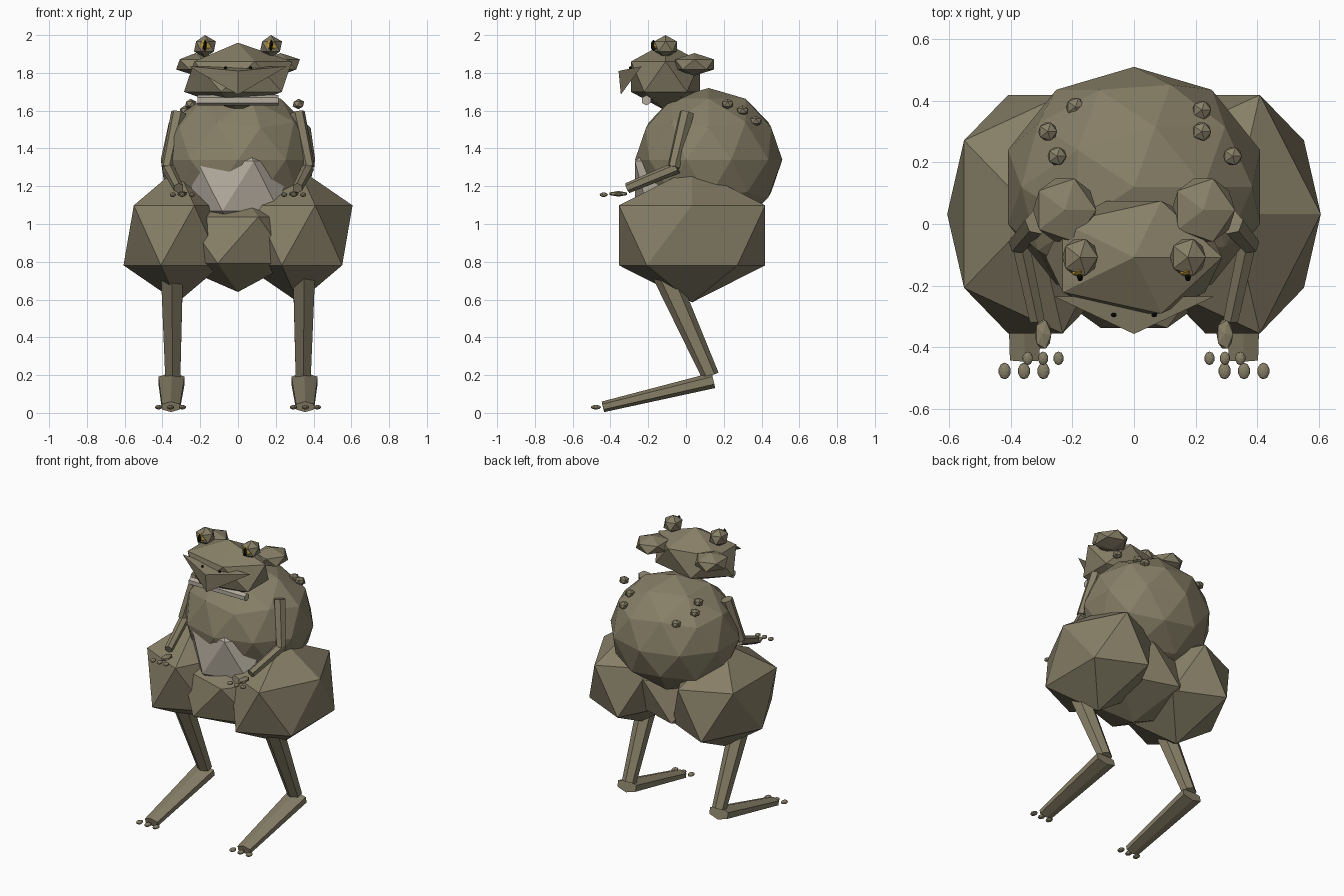
import bpy, bmesh
from mathutils import Matrix, Vector

cube = bpy.data.objects.get("Cube")
if cube:
    bpy.data.objects.remove(cube, do_unlink=True)


def material(name, r, g, b):
    m = bpy.data.materials.new(name)
    m.use_nodes = True
    m.diffuse_color = (r, g, b, 1)
    m.node_tree.nodes["Principled BSDF"].inputs["Base Color"].default_value = (r, g, b, 1)
    return m


SKIN = material("olive_skin", .24, .21, .135)
PALE = material("pale_belly", .45, .41, .34)
GOLD = material("gold_iris", .55, .36, .04)
BLACK = material("black", .006, .006, .006)


def finish(name, bm, mat):
    bmesh.ops.recalc_face_normals(bm, faces=bm.faces)
    me = bpy.data.meshes.new(name)
    bm.to_mesh(me)
    bm.free()
    me.materials.append(mat)
    ob = bpy.data.objects.new(name, me)
    bpy.context.scene.collection.objects.link(ob)
    return ob


def ball(name, centre, radii, mat=SKIN, detail=1):
    """Faceted ellipsoid."""
    bm = bmesh.new()
    place = Matrix.Translation(centre) @ Matrix.Diagonal((*radii, 1))
    bmesh.ops.create_icosphere(bm, subdivisions=detail, radius=1, matrix=place)
    return finish(name, bm, mat)


def limb(name, start, end, r1, r2, flat=1, mat=SKIN):
    """Six-sided tapered rod between two points, optionally flattened."""
    a, b = Vector(start), Vector(end)
    axis = b - a
    place = (Matrix.Translation((a + b) / 2)
             @ axis.to_track_quat('Z', 'Y').to_matrix().to_4x4()
             @ Matrix.Diagonal((1, flat, 1, 1)))
    bm = bmesh.new()
    bmesh.ops.create_cone(bm, cap_ends=True, segments=6, radius1=r1, radius2=r2,
                          depth=axis.length, matrix=place)
    return finish(name, bm, mat)


# Torso
ball("body", (0, .12, 1.34), (.43, .39, .38), detail=2)
ball("pelvis", (0, -.01, .915), (.39, .385, .275))
ball("belly_patch", (0, -.083, 1.2), (.3, .22, .296), PALE)

# Head, lip wedge and throat bar
ball("head", (0, -.108, 1.78), (.32, .215, .18))
bm = bmesh.new()
corners = [bm.verts.new(p) for p in
           ((-.26, -.235, 1.835), (.26, -.235, 1.835), (0, -.357, 1.81), (0, -.345, 1.685))]
for i in range(4):
    bm.faces.new([v for j, v in enumerate(corners) if j != i])
finish("snout", bm, SKIN)
limb("throat_bar", (-.215, -.21, 1.655), (.215, -.21, 1.655), .027, .027, mat=PALE)

# Paired parts
for side, s in (("right", -1), ("left", 1)):
    ball(side + "_eye", (s * .175, -.108, 1.94), (.065, .07, .06))
    ball(side + "_iris", (s * .175, -.152, 1.945), (.034, .022, .032), GOLD)
    ball(side + "_pupil", (s * .175, -.172, 1.945), (.011, .016, .032), BLACK)
    ball(side + "_nostril", (s * .066, -.295, 1.826), (.01, .008, .01), BLACK)
    ball(side + "_gland", (s * .225, .045, 1.845), (.115, .12, .06))

    ball(side + "_thigh", (s * .32, .032, .94), (.32, .455, .355))
    limb(side + "_shin", (s * .35, -.15, .82), (s * .345, .13, .195), .07, .046)
    limb(side + "_foot", (s * .352, .145, .172), (s * .355, -.44, .032), .08, .055, .52)

    limb(side + "_upper_arm", (s * .315, .005, 1.59), (s * .375, -.065, 1.3), .04, .033)
    limb(side + "_forearm", (s * .372, -.045, 1.3), (s * .315, -.31, 1.19), .033, .028)
    ball(side + "_hand", (s * .295, -.358, 1.16), (.03, .055, .015))

    # Fingers and toes
    for k in (-1, 0, 1):
        ball(f"{side}_finger_{k + 2}", (s * .295 + k * .05, -.436, 1.155),
             (.017, .022, .012), detail=2)
        ball(f"{side}_toe_{k + 2}", (s * .357 + k * .063, -.477, .03),
             (.02, .027, .012), detail=2)

# Warts over the back
for i, spot in enumerate(((-.28, .3, 1.6), (-.25, .22, 1.635), (-.19, .38, 1.53),
                          (.22, .37, 1.545), (.22, .3, 1.6), (.32, .22, 1.635))):
    ball(f"wart_{i + 1}", spot, (.034, .034, .028))
